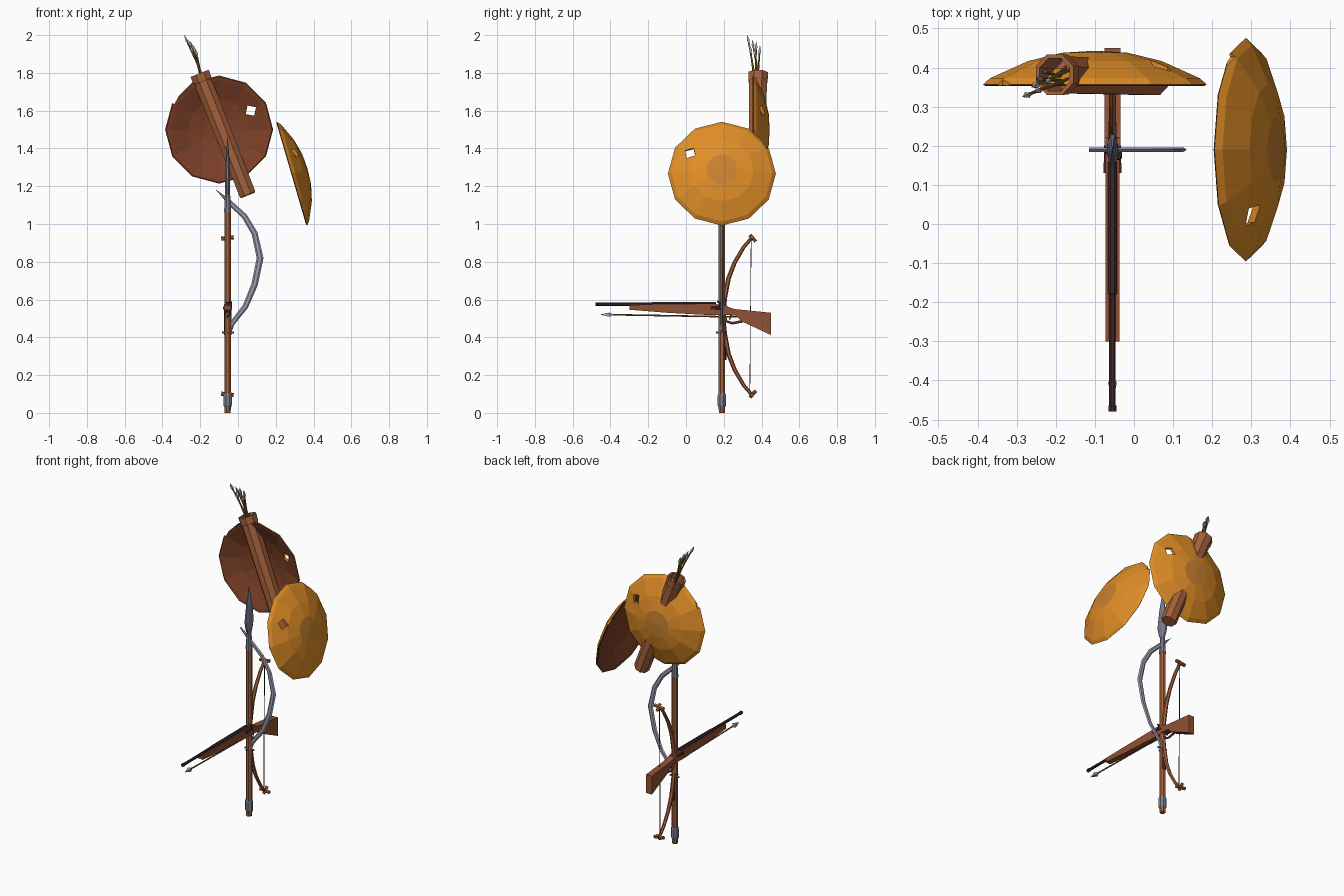
import bpy, bmesh
from math import sin, cos, pi
from mathutils import Vector, Matrix

cube = bpy.data.objects.get("Cube")
if cube:
    bpy.data.objects.remove(cube)


def material(name, rgb):
    m = bpy.data.materials.new(name)
    m.use_nodes = True
    m.diffuse_color = (*rgb, 1)
    m.node_tree.nodes["Principled BSDF"].inputs["Base Color"].default_value = (*rgb, 1)
    return m


ORANGE = material("orange_hide", (0.75, 0.27, 0.02))
BOSS = material("dull_ochre", (0.58, 0.22, 0.03))
LINING = material("dark_red_brown", (0.2, 0.05, 0.02))
WOOD = material("warm_wood", (0.38, 0.12, 0.045))
STOCK = material("stock_wood", (0.28, 0.085, 0.035))
GUNMETAL = material("dark_gunmetal", (0.045, 0.022, 0.024))
STEEL = material("blue_steel", (0.2, 0.21, 0.28))
BLADE = material("pale_steel", (0.34, 0.35, 0.45))
REED = material("olive_reed", (0.22, 0.12, 0.015))
POINT = material("arrow_grey", (0.4, 0.4, 0.4))

X, Y, Z = Vector((1, 0, 0)), Vector((0, 1, 0)), Vector((0, 0, 1))
PX, PY = -0.055, 0.19          # pole position


def finish(name, bm, mats):
    bmesh.ops.recalc_face_normals(bm, faces=bm.faces)
    me = bpy.data.meshes.new(name)
    bm.to_mesh(me)
    bm.free()
    for m in mats:
        me.materials.append(m)
    ob = bpy.data.objects.new(name, me)
    bpy.context.collection.objects.link(ob)
    return ob


def loft(name, path, radii, mat, sides=8, side=X, axis=None, turn=0.5):
    """Skin rings along a path; a radius is a number or (along side, across)."""
    bm = bmesh.new()
    path = [Vector(p) for p in path]
    rings = []
    for i, p in enumerate(path):
        t = axis or path[min(i + 1, len(path) - 1)] - path[max(i - 1, 0)]
        b = t.cross(side).normalized()
        a = b.cross(t).normalized()
        r = radii[i] if isinstance(radii, list) else radii
        ra, rb = r if isinstance(r, tuple) else (r, r)
        angles = [2 * pi * (k + turn) / sides for k in range(sides)]
        rings.append([bm.verts.new(p + a * ra * cos(q) + b * rb * sin(q)) for q in angles])
    for lo, hi in zip(rings, rings[1:]):
        for k in range(sides):
            n = (k + 1) % sides
            bm.faces.new((lo[k], lo[n], hi[n], hi[k]))
    bm.faces.new(rings[0])
    bm.faces.new(rings[-1])
    return finish(name, bm, [mat])


def plate(name, outline, half, mat):
    """Extrude a (y, z) outline across x, centred on the pole."""
    bm = bmesh.new()
    f = bm.faces.new([bm.verts.new((PX - half, y, z)) for y, z in outline])
    out = bmesh.ops.extrude_face_region(bm, geom=[f])["geom"]
    bmesh.ops.translate(bm, vec=X * half * 2, verts=[v for v in out if isinstance(v, bmesh.types.BMVert)])
    return finish(name, bm, [mat])


def arrow(name, tail, tip, r, head):
    tail, tip = Vector(tail), Vector(tip)
    d = (tip - tail).normalized()
    neck = tip - d * head
    loft(name + "_shaft", [tail, neck], r, REED, 5)
    loft(name + "_head", [neck - d * 0.008, neck, neck + d * head * 0.25, tip],
         [r, r * 1.3, head * 0.24, 0.0005], POINT, 4)


# Spear: shaft, butt cap, socket and leaf blade
def pole(name, levels, mat, sides=8):
    loft(name, [(PX, PY, z) for z, r in levels], [r for z, r in levels], mat, sides)


pole("spear_shaft", [(0, 0.017), (0.03, 0.019), (1.08, 0.019)], WOOD)
pole("spear_butt_cap", [(0.03, 0.02), (0.04, 0.024), (0.09, 0.024), (0.105, 0.02)], STEEL)
pole("spear_socket", [(1.06, 0.021), (1.1, 0.018), (1.19, 0.013)], STEEL)
pole("spear_blade", [(1.15, (0.011, 0.011)), (1.19, (0.014, 0.03)), (1.24, (0.014, 0.042)),
                     (1.35, (0.01, 0.026)), (1.46, (0.001, 0.001))], STEEL, 8)


# Sabre with curved blade in the xz plane
curve = [(-0.05, 0.42), (-0.03, 0.475), (0.04, 0.565), (0.088, 0.68), (0.117, 0.82), (0.088, 0.95),
         (0.035, 1.04), (-0.045, 1.115), (-0.115, 1.18)]
widths = [0.012, 0.013, 0.015, 0.017, 0.018, 0.016, 0.015, 0.013, 0.001]
loft("sabre_blade", [(x, PY, z) for x, z in curve], [(0.007, w) for w in widths], BLADE, 6, Y)
loft("sabre_grip", [(PX, PY + 0.012, 0.28), (PX, PY + 0.012, 0.43)], 0.013, GUNMETAL, 6)
loft("sabre_guard", [(PX - 0.03, PY, 0.425), (PX + 0.035, PY, 0.425)], 0.006, STEEL, 6, Y)
loft("sabre_guard_cross", [(PX, PY - 0.03, 0.425), (PX, PY + 0.025, 0.425)], 0.005, STEEL, 6)

# Musket: barrel, fore-stock, butt, trigger guard and lock
loft("musket_barrel", [(PX, y, 0.575) for y in (-0.48, -0.465, -0.464, -0.18, -0.179, 0.16)],
     [0.011, 0.011, 0.009, 0.009, 0.012, 0.013], GUNMETAL)
plate("musket_fore_stock", [(-0.3, 0.572), (0.16, 0.576), (0.22, 0.566), (0.24, 0.52), (0.12, 0.518),
                            (-0.1, 0.53), (-0.3, 0.546)], 0.018, STOCK)
plate("musket_butt", [(0.2, 0.57), (0.255, 0.55), (0.45, 0.53), (0.45, 0.412), (0.29, 0.487),
                      (0.265, 0.515), (0.2, 0.52)], 0.02, STOCK)
loft("trigger_guard", [(PX, 0.205, 0.52), (PX, 0.212, 0.485), (PX, 0.245, 0.475), (PX, 0.3, 0.485)],
     0.007, STOCK, 6)
loft("trigger", [(PX, 0.238, 0.525), (PX, 0.232, 0.495)], 0.004, GUNMETAL, 5)
loft("flint_lock", [(PX, 0.13, 0.555), (PX, 0.2, 0.555)], [(0.027, 0.014), (0.024, 0.01)], GUNMETAL, 6)
loft("flint_hammer", [(PX + 0.02, 0.17, 0.555), (PX + 0.02, 0.185, 0.58), (PX + 0.016, 0.165, 0.59)],
     0.005, GUNMETAL, 5)

# Bow: two mirrored limbs with forked tips, plus string
MID = 0.512
limb = [(0.195, 0), (0.205, 0.1), (0.225, 0.2), (0.258, 0.285), (0.305, 0.365), (0.352, 0.42)]
for name, s in (("upper", 1), ("lower", -1)):
    loft(name + "_bow_limb", [(PX, y, MID + s * h) for y, h in limb],
         [0.012, 0.013, 0.012, 0.011, 0.01, 0.009], WOOD, 6)
    loft(name + "_bow_tip", [(PX, 0.338, MID + s * 0.43), (PX, 0.37, MID + s * 0.395)], 0.009, WOOD, 6)
    loft(name + "_bow_peg", [(PX - 0.034, 0.35, MID + s * 0.41), (PX + 0.032, 0.35, MID + s * 0.418)],
         0.011, WOOD, 6, Y)
loft("bow_string", [(PX, 0.338, MID - 0.4), (PX, 0.345, MID + 0.41)], 0.0025, GUNMETAL, 4)
arrow("nocked_arrow", (PX, 0.27, 0.508), (PX, -0.455, 0.521), 0.0045, 0.065)

# Quiver: hollow octagonal case, with a flared lip
low, top = Vector((0.053, 0.373, 1.152)), Vector((-0.203, 0.382, 1.797))
along = (top - low).normalized()
steps = [0, 0.012, 0.93, 0.94, 1, 1, 0.85]
loft("quiver", [low.lerp(top, s) for s in steps], [0.042, 0.047, 0.051, 0.055, 0.056, 0.045, 0.043],
     WOOD, 8, X, along)
tips = [(-0.285, 0.325, 2.0), (-0.262, 0.35, 1.975), (-0.25, 0.372, 1.965), (-0.235, 0.392, 1.945),
        (-0.225, 0.36, 1.93), (-0.255, 0.338, 1.95)]
for i, tip in enumerate(tips):
    base = top - along * 0.11 + Vector((0.018 * cos(i), 0.02 * sin(i * 2), 0))
    arrow("quiver_arrow_%d" % (i + 1), base, tip, 0.0045, 0.04)


# Shields: spun twelve-sided domes with a hole and a chipped rim
def cutter(u, v, w, h, angle):
    bm = bmesh.new()
    bmesh.ops.create_cube(bm, size=1)
    bm.transform(Matrix.Translation((u, v, 0.04)) @ Matrix.Rotation(angle, 4, "Z")
                 @ Matrix.Diagonal((w, h, 0.3, 1)))
    ob = finish("shield_cutter", bm, [ORANGE, BOSS, LINING])
    ob.hide_render = True
    return ob


def shield(name, centre, right, up):
    bm = bmesh.new()
    profile = [(0.083, 0.083), (0.17, 0.062), (0.268, 0.018), (0.286, 0.002), (0.28, -0.002),
               (0.262, 0.003), (0.165, 0.046), (0.08, 0.066)]
    rings = [[bm.verts.new((r * cos(k * pi / 6), r * sin(k * pi / 6), w)) for k in range(12)]
             for r, w in profile]
    for i, (a, b) in enumerate(zip(rings, rings[1:])):
        for k in range(12):
            n = (k + 1) % 12
            bm.faces.new((a[k], a[n], b[n], b[k])).material_index = 0 if i < 3 else 2
    for ring, height, index in ((rings[0], 0.088, 1), (rings[-1], 0.071, 2)):
        apex = bm.verts.new((0, 0, height))
        for k in range(12):
            bm.faces.new((ring[k], ring[(k + 1) % 12], apex)).material_index = index
    ob = finish(name, bm, [ORANGE, BOSS, LINING])
    for tool in (cutter(-0.168, 0.1, 0.046, 0.046, 0.2), cutter(0.248, 0.166, 0.05, 0.045, 0.5)):
        mod = ob.modifiers.new("cut", "BOOLEAN")
        mod.operation, mod.solver, mod.object = "DIFFERENCE", "EXACT", tool
        bpy.context.view_layer.objects.active = ob
        bpy.ops.object.modifier_apply(modifier=mod.name)
        bpy.data.objects.remove(tool)
    frame = Matrix((right, up, right.cross(up))).transposed().to_4x4()
    ob.matrix_world = Matrix.Translation(centre) @ frame


shield("back_shield", (-0.1, 0.355, 1.5), -X, Z)
shield("left_shield", (0.284, PY, 1.266), Y, Vector((-0.28, 0, 0.96)))
